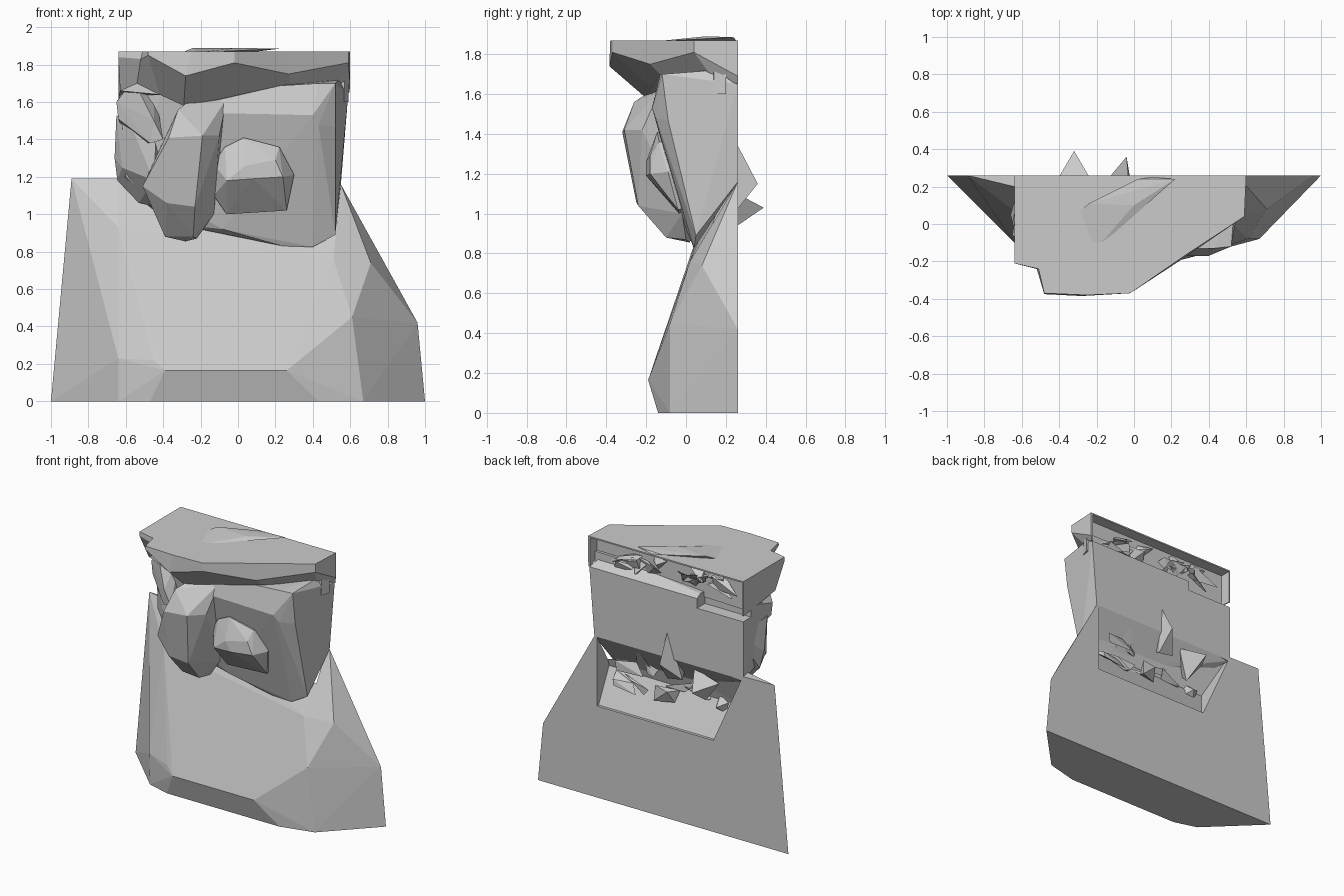
import bpy, bmesh, random

random.seed(4)
BACK = 0.26


def finish(name, bm):
    bmesh.ops.recalc_face_normals(bm, faces=bm.faces)
    me = bpy.data.meshes.new(name)
    bm.to_mesh(me)
    bm.free()
    ob = bpy.data.objects.new(name, me)
    bpy.context.collection.objects.link(ob)
    return ob


def chunk(name, pts):
    """Faceted stone: convex hull around a few corner points."""
    bm = bmesh.new()
    for p in pts:
        bm.verts.new(p)
    r = bmesh.ops.convex_hull(bm, input=bm.verts)
    junk = {v for v in r["geom_interior"] + r["geom_unused"]
            if isinstance(v, bmesh.types.BMVert)}
    bmesh.ops.delete(bm, geom=list(junk), context='VERTS')
    bmesh.ops.dissolve_limit(bm, angle_limit=0.03, verts=bm.verts, edges=bm.edges)
    return finish(name, bm)


def loft(name, rings):
    bm = bmesh.new()
    vs = [[bm.verts.new(p) for p in r] for r in rings]
    n = len(vs[0])
    for a, b in zip(vs, vs[1:]):
        for i in range(n):
            j = (i + 1) % n
            bm.faces.new((a[i], a[j], b[j], b[i]))
    bm.faces.new(vs[0])
    low = bm.faces.new(vs[-1])
    bmesh.ops.triangulate(bm, faces=[low], ngon_method='EAR_CLIP')
    return finish(name, bm)


def hollow(ob, name, pts):
    """Break open the flat back of a part with a hidden cutter."""
    cut = chunk(name, pts)
    cut.hide_render = True
    cut.hide_viewport = True
    m = ob.modifiers.new("hollow", 'BOOLEAN')
    m.operation = 'DIFFERENCE'
    m.solver = 'EXACT'
    m.object = cut


# Sloping body with a flat back
body = chunk("body", [
    (-1, BACK, 0), (1, BACK, 0), (.96, BACK, .42), (.55, BACK, 1.16), (-.89, BACK, 1.19),
    (-.64, -.09, 0), (-.47, -.14, 0), (.43, -.14, 0), (.67, -.08, 0),
    (-.64, -.10, .23), (-.45, -.165, .22), (-.39, -.19, .165), (.26, -.19, .165),
    (.61, -.08, .45), (.71, .08, .74), (.51, .02, .76), (-.64, .07, .93),
    (-.64, .2, 1.19)])
hollow(body, "body_hollow_cutter", [(x, y, z) for x, z, f in (
    (.53, 1.3, .24), (.53, .66, .24), (.53, .9, .12), (-.4, .66, .24), (-.5, .89, .12),
    (-.62, 1.15, .22))
    for y in (f, .5)])

# Head block whose front leans back towards the chin
head = chunk("head", [
    (.59, BACK, 1.65), (.55, BACK, 1.16), (-.64, BACK, 1.16), (-.64, BACK, 1.65),
    (.52, -.09, 1.47), (.52, .05, .89), (.43, -.15, 1.48), (.40, -.17, 1.53),
    (.43, -.13, 1.7), (.52, -.12, 1.7), (.54, .14, 1.72), (.40, .04, .825),
    (.24, .04, .83), (-.08, .0, .92), (-.08, -.17, 1.54), (-.4, -.14, 1.65),
    (-.35, .05, .95), (-.6, -.02, 1.2), (-.63, -.06, 1.62)])
chunk("head_top", [(x, y, z) for x, y in ((.57, .14), (.59, .2), (.3, .1), (.3, .2))
                   for z in (1.6, 1.74)])

# Cheek lumps on the left side of the head
chunk("upper_cheek", [
    (-.65, -.06, 1.6), (-.56, -.12, 1.72), (-.64, -.06, 1.51), (-.45, -.2, 1.5),
    (-.4, -.2, 1.4), (-.47, -.18, 1.38), (-.45, 0, 1.7), (-.62, .15, 1.65),
    (-.6, .15, 1.4), (-.4, .1, 1.4)])
chunk("lower_cheek", [
    (-.65, .0, 1.53), (-.66, .05, 1.3), (-.645, .08, 1.18), (-.53, .06, 1.06),
    (-.35, 0, 1.02), (-.45, -.17, 1.18), (-.44, -.17, 1.38), (-.57, -.1, 1.47),
    (-.62, -.03, 1.25), (-.4, .2, 1.15), (-.6, BACK, 1.45)])

# Long jutting lump beside the face
chunk("side_lump", [
    (-.51, -.19, 1.15), (-.39, -.08, .88), (-.28, .02, .855), (-.22, 0, .87),
    (-.13, -.02, 1.0), (-.11, -.05, 1.2), (-.06, -.13, 1.62), (-.1, -.22, 1.42),
    (-.38, -.25, 1.06), (-.23, -.24, 1.04), (-.37, -.32, 1.41), (-.19, -.31, 1.42),
    (-.32, -.26, 1.56), (-.27, -.2, 1.6), (-.24, -.1, .88), (-.42, -.05, 1.35),
    (-.4, .05, 1.0)])

# Rounded knob in the middle of the face
chunk("face_knob", [
    (-.13, -.1, 1.27), (-.07, -.13, 1.36), (.03, -.145, 1.41), (.22, -.135, 1.36),
    (.30, -.09, 1.21), (.26, -.04, 1.02), (-.06, -.035, 1.0), (-.13, -.06, 1.1),
    (-.06, -.19, 1.18), (.08, -.2, 1.19), (.24, -.18, 1.2), (.04, -.2, 1.26),
    (.2, -.18, 1.29)] + [(x, .1, z) for x in (-.1, .25) for z in (1.05, 1.34)])

# Overhanging cap: top, rim and underside outlines
cap = loft("cap", [
    [(-.64, BACK, 1.87), (-.64, -.21, 1.87), (-.51, -.24, 1.87), (-.48, -.37, 1.87),
     (-.25, -.38, 1.87), (-.02, -.37, 1.87), (.27, -.17, 1.87), (.59, .04, 1.87),
     (.6, BACK, 1.87)],
    [(-.64, BACK, 1.75), (-.64, -.21, 1.84), (-.52, -.24, 1.83), (-.48, -.375, 1.85),
     (-.28, -.385, 1.74), (-.02, -.37, 1.81), (.27, -.18, 1.75), (.59, .04, 1.81),
     (.6, BACK, 1.69)],
    [(-.64, BACK, 1.62), (-.63, -.12, 1.66), (-.54, -.15, 1.7), (-.42, -.2, 1.64),
     (-.29, -.2, 1.58), (-.04, -.18, 1.64), (.28, -.13, 1.7), (.54, .12, 1.7),
     (.595, BACK, 1.65)]])
hollow(cap, "cap_hollow_cutter", [(x, y, z) for x, z in (
    (-.63, 1.6), (.585, 1.6), (.585, 1.86), (-.63, 1.86)) for y in (.18, .5)])
hollow(head, "head_notch_cutter", [(x, y, z) for x in (-.7, -.27)
                                   for z in (1.58, 1.9) for y in (.17, .5)])

# Thin flake lying on the cap
chunk("cap_flake", [(-.3, .06, 1.865), (-.22, -.15, 1.865), (-.06, .06, 1.885),
                    (.0, .1, 1.89), (.22, .24, 1.885), (.1, .25, 1.87),
                    (-.24, .11, 1.89), (.02, .24, 1.88)])

# Spikes poking out of the broken back
chunk("left_spike", [(-.32, .39, 1.03), (-.42, .22, 1.06), (-.22, .22, 1.12),
                     (-.3, .2, .9), (-.32, .1, 1.0)])
chunk("middle_spike", [(-.04, .36, 1.15), (-.14, .24, 1.02), (-.02, .24, 1.0),
                       (-.03, .25, 1.36), (-.08, .1, 1.1)])
chunk("right_spike", [(.22, .25, 1.15), (.15, .14, .95), (.3, .14, .95), (.22, .08, 1.0)])

# Jagged shards inside the two hollows
for tag, n, x0, x1, y0, y1, z0, z1 in (("body", 9, -.4, .4, .14, .18, .84, 1.0),
                                       ("cap", 16, -.52, .46, .18, .2, 1.7, 1.79)):
    for i in range(n):
        c = (random.uniform(x0, x1), random.uniform(y0, y1), random.uniform(z0, z1))
        chunk(f"{tag}_shard_{i}", [
            (c[0] + random.uniform(-.12, .12), c[1] + random.uniform(-.05, .05),
             c[2] + random.uniform(-.06, .06)) for _ in range(6)])
